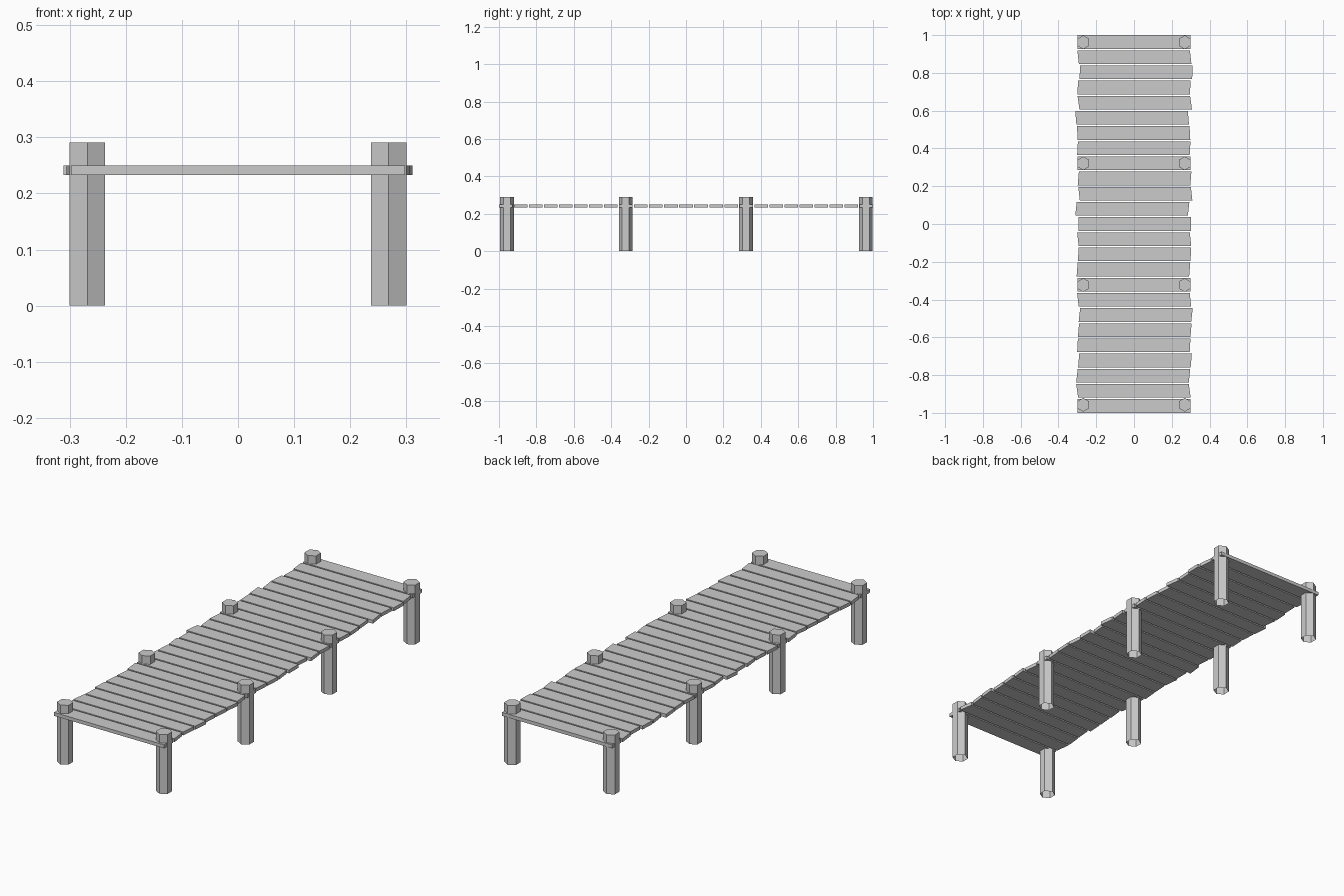
import bpy, bmesh, math

if "Cube" in bpy.data.objects:
    bpy.data.objects.remove(bpy.data.objects["Cube"])

PITCH, DEPTH, HALF = 0.0803, 0.0725, 0.298
Z0, Z1 = 0.233, 0.25


def make_object(name, bm):
    bmesh.ops.recalc_face_normals(bm, faces=bm.faces)
    mesh = bpy.data.meshes.new(name)
    bm.to_mesh(mesh)
    bm.free()
    obj = bpy.data.objects.new(name, mesh)
    bpy.context.collection.objects.link(obj)
    return obj


# Deck planks: sideways shift and end slant of each, from back to front (thousandths)
shifts = [0, 2, 11, 0, 4, -10, -2, -1, 0, 3, 7, -9, 4,
          1, 3, -3, 0, 1, 9, 4, -1, 5, -4, -3, 0]
slants = [0, -4, 1, 2, -5, -3, -2, 2, 0, 3, -4, 4, 0,
          -4, 2, 3, 0, -4, 4, 3, 2, 3, 4, -5, 0]
for i, (shift, slant) in enumerate(zip(shifts, slants)):
    bm = bmesh.new()
    bmesh.ops.create_cube(bm, size=1)
    for v in bm.verts:
        back = 1 if v.co.y > 0 else -1
        v.co.x = v.co.x * 2 * HALF + (shift + slant * back) / 1000
        v.co.y = v.co.y * DEPTH + (12 - i) * PITCH
        v.co.z = Z1 if v.co.z > 0 else Z0
    make_object(f"deck_plank_{i + 1}", bm)

# Hexagonal posts, open underneath
R, H = 0.0363, 0.291
for row, y in enumerate([0.962, 0.321, -0.323, -0.957]):
    for side, label in ((-1, "left"), (1, "right")):
        bm = bmesh.new()
        ring = []
        for k in range(6):
            a = math.radians(30 + 60 * k)
            x, yy = side * 0.2685 + R * math.cos(a), y + R * math.sin(a)
            ring.append((bm.verts.new((x, yy, 0)), bm.verts.new((x, yy, H))))
        for k in range(6):
            (a0, a1), (b0, b1) = ring[k], ring[(k + 1) % 6]
            bm.faces.new((a0, b0, b1, a1))
        bm.faces.new([top for _, top in ring])
        make_object(f"{label}_post_{row + 1}", bm)
